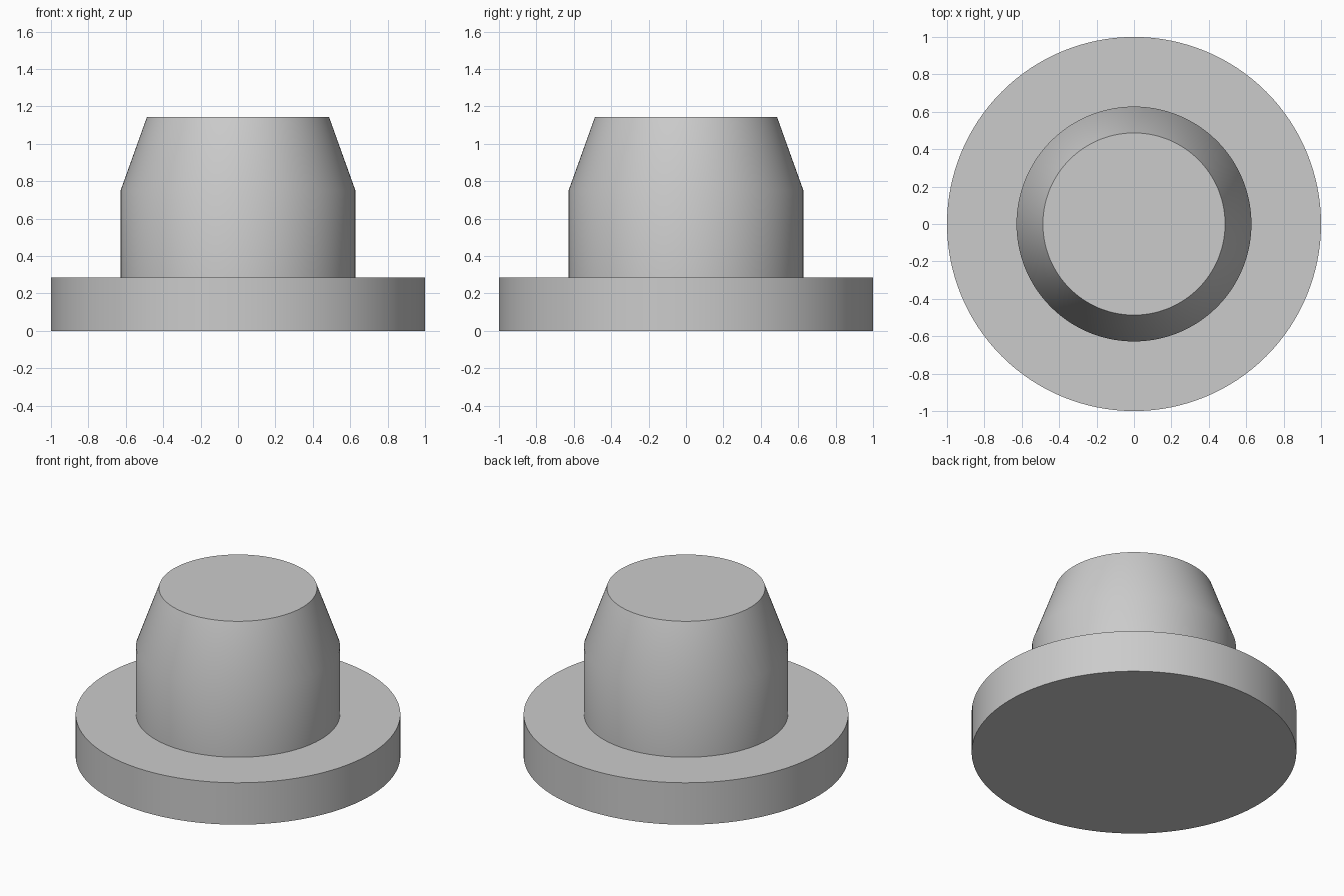
import bpy
import bmesh
from math import cos, sin, tau, radians

SEGMENTS = 128

cube = bpy.data.objects.get("Cube")
if cube:
    bpy.data.objects.remove(cube, do_unlink=True)

# Single plain grey material
grey = bpy.data.materials.new("light_grey")
grey.use_nodes = True
grey.diffuse_color = (0.6, 0.6, 0.6, 1)
grey.node_tree.nodes["Principled BSDF"].inputs["Base Color"].default_value = grey.diffuse_color


def lathe(name, profile, material):
    """Revolve (radius, height) points about z and cap both ends."""
    bm = bmesh.new()
    rings = [[bm.verts.new((r * cos(tau * i / SEGMENTS), r * sin(tau * i / SEGMENTS), z))
              for i in range(SEGMENTS)] for r, z in profile]
    for low, high in zip(rings, rings[1:]):
        for i in range(SEGMENTS):
            j = (i + 1) % SEGMENTS
            bm.faces.new((low[i], low[j], high[j], high[i]))
    bm.faces.new(rings[0][::-1])
    bm.faces.new(rings[-1])
    mesh = bpy.data.meshes.new(name)
    bm.to_mesh(mesh)
    bm.free()
    mesh.materials.append(material)
    obj = bpy.data.objects.new(name, mesh)
    bpy.context.collection.objects.link(obj)
    bpy.ops.object.select_all(action="DESELECT")
    obj.select_set(True)
    bpy.context.view_layer.objects.active = obj
    bpy.ops.object.shade_smooth_by_angle(angle=radians(30))
    return obj


# Wide round flange, straight plug wall, then a tapered nose
lathe("flanged_plug",
      [(1, 0), (1, 0.285), (0.628, 0.285), (0.628, 0.75), (0.487, 1.143)],
      grey)
